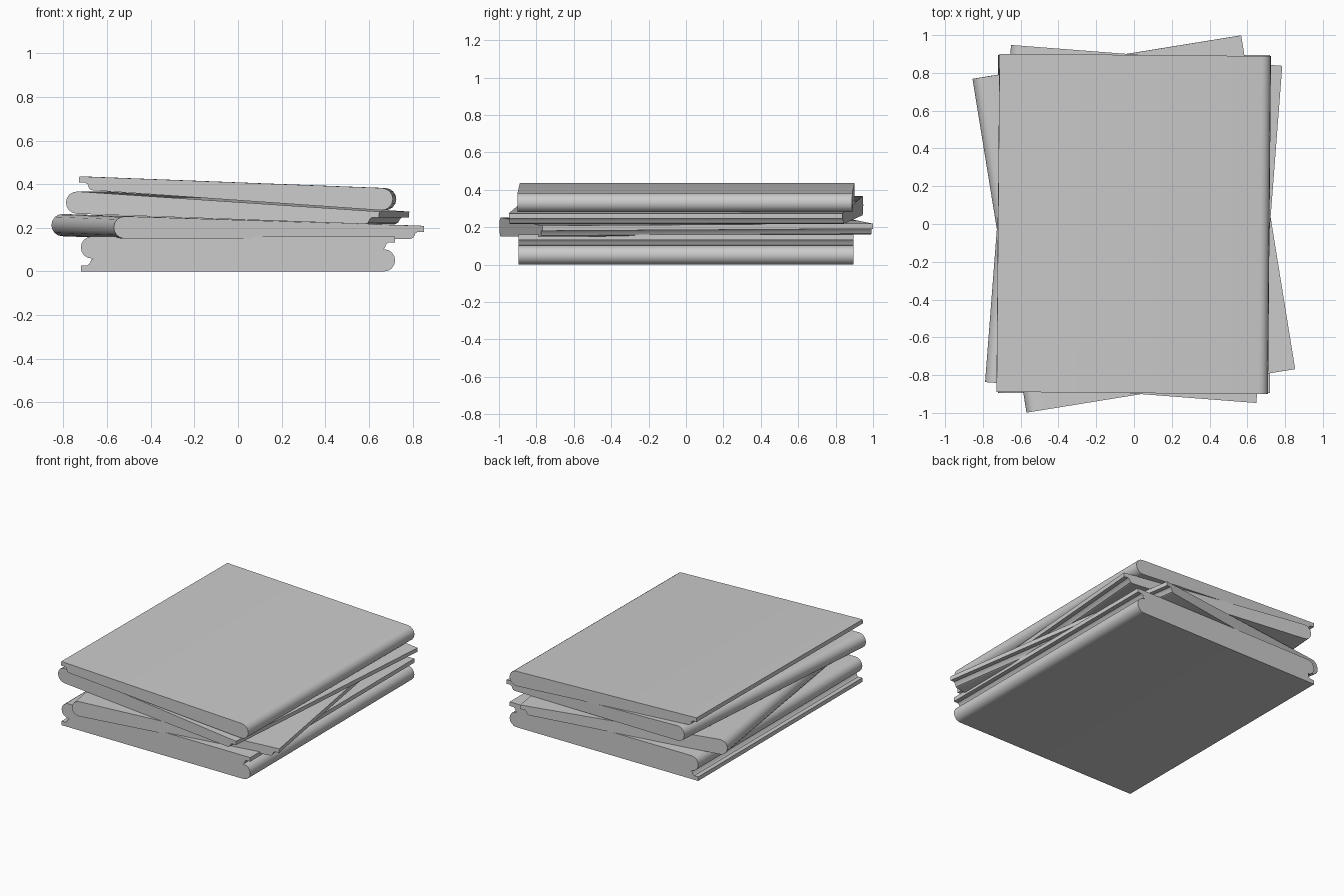
import bpy, bmesh
from math import radians, sin, cos, pi
from mathutils import Matrix

cube = bpy.data.objects.get("Cube")
if cube:
    bpy.data.objects.remove(cube, do_unlink=True)

grey = bpy.data.materials.new("plain_grey")
grey.use_nodes = True
colour = (0.6, 0.6, 0.6, 1)
grey.diffuse_color = colour
grey.node_tree.nodes["Principled BSDF"].inputs["Base Color"].default_value = colour

HALF_WIDTH, HALF_DEPTH = 0.72, 0.895
SPINE = 0.051          # spine radius
SEGMENTS = 8


def profile():
    """Closed book outline: flat cover, rounded spine at +x, protruding lip at -x."""
    centre = HALF_WIDTH - SPINE
    pts = [(-HALF_WIDTH, 0)]
    for i in range(SEGMENTS + 1):
        a = -pi / 2 + pi * i / SEGMENTS
        pts.append((centre + SPINE * cos(a), SPINE + SPINE * sin(a)))
    # hollow fore-edge and lip
    pts += [(-0.66, 0.061), (-0.672, 0.055), (-0.68, 0.036),
            (-0.69, 0.028), (-HALF_WIDTH, 0.028)]
    return pts


def make_book(name, z, flip=None, yaw=0, tilt=0, pitch=0):
    bm = bmesh.new()
    face = bm.faces.new([bm.verts.new((x, -HALF_DEPTH, h)) for x, h in profile()])
    ext = bmesh.ops.extrude_face_region(bm, geom=[face])
    moved = [v for v in ext["geom"] if isinstance(v, bmesh.types.BMVert)]
    bmesh.ops.translate(bm, verts=moved, vec=(0, 2 * HALF_DEPTH, 0))
    bmesh.ops.recalc_face_normals(bm, faces=bm.faces)
    mesh = bpy.data.meshes.new(name)
    bm.to_mesh(mesh)
    bm.free()
    mesh.materials.append(grey)
    obj = bpy.data.objects.new(name, mesh)
    bpy.context.collection.objects.link(obj)

    # stack placement, measured at the flat cover
    mat = Matrix.Translation((0, 0, z))
    for angle, axis in ((yaw, "Z"), (tilt, "Y"), (pitch, "X")):
        mat = mat @ Matrix.Rotation(radians(angle), 4, axis)
    if flip:
        mat = mat @ Matrix.Rotation(pi, 4, flip)
    obj.matrix_world = mat

    bpy.ops.object.select_all(action="DESELECT")
    obj.select_set(True)
    bpy.context.view_layer.objects.active = obj
    bpy.ops.object.shade_smooth_by_angle(angle=radians(30))


# Stack from bottom to top
make_book("bottom_book", 0)
make_book("second_book", 0.161, flip="Y")
make_book("middle_book", 0.237, flip="Y", yaw=9.2, tilt=1.8, pitch=0.35)
make_book("fourth_book", 0.322, flip="Y", yaw=-4.4, tilt=3.8)
make_book("top_book", 0.408, flip="X", yaw=-0.5, tilt=2.2)
